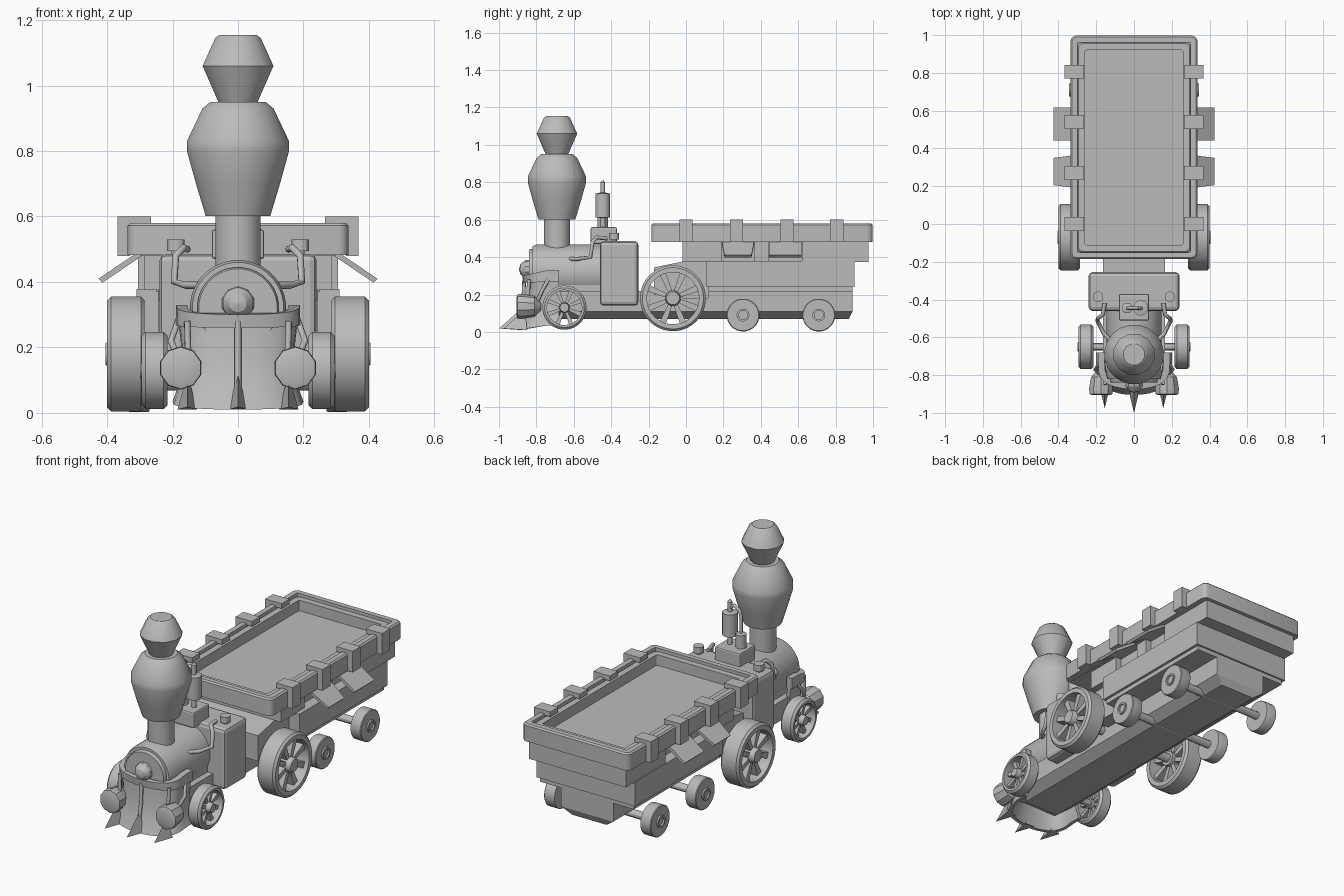
import bpy, bmesh, math
from mathutils import Vector, Matrix

if "Cube" in bpy.data.objects:
    bpy.data.objects.remove(bpy.data.objects["Cube"])

mat = bpy.data.materials.new("plain_grey")
mat.diffuse_color = (0.5, 0.5, 0.5, 1)
mat.use_nodes = True
mat.node_tree.nodes["Principled BSDF"].inputs["Base Color"].default_value = mat.diffuse_color


def finish(name, bm, smooth=True, bevel=0):
    bmesh.ops.remove_doubles(bm, verts=bm.verts, dist=1e-5)
    bmesh.ops.recalc_face_normals(bm, faces=bm.faces)
    me = bpy.data.meshes.new(name)
    bm.to_mesh(me)
    bm.free()
    ob = bpy.data.objects.new(name, me)
    bpy.context.collection.objects.link(ob)
    me.materials.append(mat)
    if bevel:
        m = ob.modifiers.new("bevel", 'BEVEL')
        m.width, m.segments = bevel, 2
    if smooth:
        bpy.ops.object.select_all(action='DESELECT')
        ob.select_set(True)
        bpy.context.view_layer.objects.active = ob
        bpy.ops.object.shade_smooth_by_angle(angle=math.radians(30))
    return ob


def loft(bm, loops, closed=False):
    """Skin equal-length loops; cap the ends or join last to first."""
    rows = [[bm.verts.new(p) for p in loop] for loop in loops]
    n = len(rows[0])
    pairs = list(zip(rows, rows[1:])) + ([(rows[-1], rows[0])] if closed else [])
    for a, b in pairs:
        for i in range(n):
            j = (i + 1) % n
            bm.faces.new((a[i], a[j], b[j], b[i]))
    if not closed:
        bm.faces.new(rows[0])
        bm.faces.new(rows[-1])


def box(name, x0, x1, y0, y1, z0, z1, bevel=0):
    bm = bmesh.new()
    loft(bm, [[(x0, y0, z), (x1, y0, z), (x1, y1, z), (x0, y1, z)] for z in (z0, z1)])
    return finish(name, bm, False, bevel)


def ring_points(axis, c, r, h, n):
    pts = []
    for i in range(n):
        t = 2 * math.pi * (i + 0.5) / n
        u, v = r * math.cos(t), r * math.sin(t)
        p = {'x': (h, u, v), 'y': (u, h, v), 'z': (u, v, h)}[axis]
        pts.append(Vector(c) + Vector(p))
    return pts


def lathe(name, c, profile, axis='z', n=24, closed=False):
    bm = bmesh.new()
    loft(bm, [ring_points(axis, c, r, h, n) for r, h in profile], closed)
    return finish(name, bm)


def pipe(name, pts, r):
    cu = bpy.data.curves.new(name, 'CURVE')
    cu.dimensions = '3D'
    cu.bevel_depth, cu.bevel_resolution, cu.use_fill_caps = r, 2, True
    sp = cu.splines.new('POLY')
    sp.points.add(len(pts) - 1)
    for p, q in zip(sp.points, pts):
        p.co = (*q, 1)
    ob = bpy.data.objects.new(name, cu)
    bpy.context.collection.objects.link(ob)
    cu.materials.append(mat)


def rounded(hx, y0, y1, r, z):
    out = []
    for cx, cy, a in ((hx - r, y1 - r, 0), (r - hx, y1 - r, 90), (r - hx, y0 + r, 180), (hx - r, y0 + r, 270)):
        for k in range(4):
            t = math.radians(a + 30 * k)
            out.append((cx + r * math.cos(t), cy + r * math.sin(t), z))
    return out


# Smokestack
lathe("stack_pipe", (0, -0.69, 0), [(0.07, 0.42), (0.07, 0.61)])
lathe("stack_bulb", (0, -0.69, 0), [(0.1, 0.602), (0.13, 0.7), (0.158, 0.8), (0.158, 0.83), (0.11, 0.93), (0.085, 0.95)], n=20)
lathe("stack_cap", (0, -0.69, 0), [(0.06, 0.945), (0.112, 1.06), (0.072, 1.145), (0.058, 1.155)], n=12)

# Boiler with a round front door and nose
lathe("boiler", (0, 0, 0.32), [(0.12, -0.84), (0.125, -0.83), (0.125, -0.82), (0.14, -0.82), (0.147, -0.8), (0.147, -0.45)], 'y', 32)
lathe("boiler_nose", (0, 0, 0.335), [(0.052, -0.83), (0.048, -0.86), (0.028, -0.885), (0.002, -0.893)], 'y', 10)
box("engine_body", -0.13, 0.13, -0.82, -0.3, 0.09, 0.32)
box("cab_block", -0.24, 0.24, -0.46, -0.255, 0.14, 0.485, 0.02)

# Long chassis with a chamfered keel
bm = bmesh.new()
loft(bm, [rounded(hx, y0, y1, 0.005, z) for hx, y0, y1, z in
          ((0.11, -0.78, 0.87, 0.07), (0.165, -0.72, 0.89, 0.11), (0.165, -0.72, 0.89, 0.22))])
finish("chassis", bm, False)

# Whistle box and its pipework
box("whistle_box", -0.08, 0.08, -0.51, -0.37, 0.47, 0.56, 0.008)
lathe("whistle_tall", (0.035, -0.445, 0), [(0.014, 0.55), (0.014, 0.61), (0.04, 0.612), (0.04, 0.74), (0.012, 0.745), (0.012, 0.8), (0.004, 0.81)], n=16)
lathe("whistle_short", (-0.035, -0.445, 0), [(0.028, 0.55), (0.028, 0.635), (0.01, 0.64)], n=16)
pipe("whistle_link", [(0.035, -0.445, 0.76), (0.01, -0.445, 0.785), (-0.025, -0.445, 0.765), (-0.035, -0.445, 0.73), (-0.035, -0.445, 0.63)], 0.009)

# Front apron: curved band, flared skirt, spikes
def apron(w, yf, z, thick=0.02, sag=0.0):
    outer, inner = [], []
    for i in range(17):
        t = math.pi * (i / 16 - 0.5)
        c = max(math.cos(t), 0.0) ** 0.6
        for lst, d in ((outer, 0), (inner, thick)):
            lst.append(((w - d) * math.sin(t), -0.74 + (yf + 0.74 + d) * c, z - sag * c))
    for lst, s, d in ((outer, 1, 0), (inner, 1, thick)):
        lst.insert(0, (-w + d, -0.68, z))
        lst.append((w - d, -0.68, z))
    return outer + inner[::-1]

bm = bmesh.new()
loft(bm, [apron(0.19, -0.87, 0.27, 0.035, 0.01), apron(0.19, -0.875, 0.33, 0.035, 0.03)])
finish("apron_band", bm)
bm = bmesh.new()
loft(bm, [apron(w, yf, z, sag=s) for w, yf, z, s in
          ((0.2, -0.905, 0.035, 0.025), (0.18, -0.875, 0.09, 0.01), (0.17, -0.855, 0.17, 0), (0.182, -0.85, 0.28, 0))])
finish("apron_skirt", bm)
for x, tip in ((-0.155, -0.975), (0, -1.0), (0.155, -0.975)):
    yb = tip + 0.125
    bm = bmesh.new()
    for p in ((x - 0.03, yb, 0.01), (x + 0.03, yb, 0.01), (x, yb - 0.01, 0.12), (x, tip, 0.018)):
        bm.verts.new(p)
    bmesh.ops.convex_hull(bm, input=bm.verts)
    finish("apron_spike", bm, False)
    pipe("apron_rib", [(x, yb - 0.012, 0.08), (x * 0.98, yb + 0.005, 0.17), (x, yb + 0.01, 0.28)], 0.01)


def wheel(name, x0, x1, y, z, r, s, spokes=8):
    """Spoked wheel between x0 and x1 on side s."""
    e, ri = 0.012, r * 0.79
    lathe(name + "_tyre", (0, y, z), [(ri, s * x0), (r - e, s * x0), (r, s * (x0 + e)), (r, s * (x1 - e)),
                                     (r - e, s * x1), (ri, s * x1)], 'x', 36, True)
    lathe(name + "_hub", (0, y, z), [(r * 0.24, s * (x0 + 0.01)), (r * 0.24, s * (x1 - 0.01)), (r * 0.2, s * (x1 + 0.004))], 'x', 12)
    bm = bmesh.new()
    for k in range(spokes):
        rot = Matrix.Rotation(2 * math.pi * (k + 0.5) / spokes, 3, 'X')
        loft(bm, [[Vector((0, y, z)) + rot @ Vector((s * xx, d * wd, rad)) for xx, d in
                   ((x0 + 0.03, -1), (x1 - 0.025, -1), (x1 - 0.025, 1), (x0 + 0.03, 1))]
                  for rad, wd in ((r * 0.18, r * 0.06), (r * 0.82, r * 0.1))])
    finish(name + "_spokes", bm, False)


# Parts repeated on both sides
for s in (-1, 1):
    wheel("small_wheel", 0.215, 0.295, -0.65, 0.13, 0.118, s)
    wheel("big_wheel", 0.285, 0.40, -0.07, 0.18, 0.176, s)
    for y in (0.305, 0.71):
        lathe("wagon_wheel", (0, y, 0.09), [(0.086, s * 0.27), (0.088, s * 0.275), (0.088, s * 0.332), (0.084, s * 0.336),
                                          (0.034, s * 0.336), (0.034, s * 0.345), (0.024, s * 0.345), (0.024, s * 0.336)], 'x', 24)
    # Lamps low at the front, with stays
    lathe("lamp", (s * 0.175, 0, 0.137), [(0.05, -0.905), (0.064, -0.9), (0.066, -0.87), (0.055, -0.81), (0.02, -0.775)], 'y', 10)
    pipe("lamp_stay", [(s * 0.175, -0.8, 0.15), (s * 0.205, -0.77, 0.22), (s * 0.18, -0.73, 0.29)], 0.01)
    # Side valves and feed pipes
    lathe("side_valve", (s * 0.19, -0.385, 0), [(0.014, 0.47), (0.014, 0.495), (0.028, 0.495), (0.028, 0.53)], n=12)
    pipe("feed_pipe", [(s * 0.155, -0.42, 0.5), (s * 0.165, -0.48, 0.505), (s * 0.19, -0.5, 0.48), (s * 0.195, -0.51, 0.4),
                       (s * 0.16, -0.58, 0.39), (s * 0.12, -0.62, 0.39)], 0.011)
    # Straps folded over the tray rim
    for y in (0.0, 0.27, 0.54, 0.805):
        a, b = sorted((s * 0.265, s * 0.368))
        box("strap_top", a, b, y - 0.036, y + 0.036, 0.572, 0.6)
        a, b = sorted((s * 0.33, s * 0.368))
        box("strap_side", a, b, y - 0.036, y + 0.036, 0.48, 0.575)
    # Tilted hatches
    for yc, top, low in ((0.278, 0.088, 0.072), (0.53, 0.087, 0.087)):
        bm = bmesh.new()
        loft(bm, [[(s * (x + d), yc - w, z + d), (s * (x + d), yc + w, z + d),
                   (s * (x - d), yc + w, z - d), (s * (x - d), yc - w, z - d)]
                  for x, z, w, d in ((0.3, 0.485, top, 0.006), (0.42, 0.404, low, 0.006))])
        finish("hatch", bm, False)

# Axles
for y, z, h, r in ((-0.65, 0.13, 0.29, 0.02), (-0.07, 0.18, 0.39, 0.025), (0.305, 0.09, 0.33, 0.022), (0.71, 0.09, 0.33, 0.022)):
    lathe("axle", (0, y, z), [(r, -h), (r, h)], 'x', 12)

# Wagon body: lower tank, front block, upper box with hatch recesses
box("tank_base", -0.295, 0.295, 0.12, 0.89, 0.215, 0.245)
box("tank", -0.31, 0.31, 0.11, 0.9, 0.24, 0.378)
box("front_block", -0.245, 0.245, -0.02, 0.12, 0.18, 0.48)
bm = bmesh.new()
loft(bm, [[(x, -0.17, 0.345), (x, 0.0, 0.38), (x, 0.0, 0.2), (x, -0.17, 0.2)] for x in (-0.245, 0.245)])
finish("front_step", bm, False)
box("upper_core", -0.25, 0.25, 0.1, 0.7, 0.37, 0.5)
box("upper_front", -0.285, 0.285, -0.02, 0.19, 0.375, 0.5)
box("upper_middle", -0.285, 0.285, 0.365, 0.44, 0.375, 0.5)
box("upper_rear", -0.305, 0.305, 0.62, 0.975, 0.375, 0.5)

# Open tray: floor, inner lip, outer rounded rim
box("tray_floor", -0.3, 0.3, -0.15, 0.96, 0.48, 0.505)
for name, a, b, z0, z1 in (("tray_rim", 0.337, 0.3, 0.482, 0.58), ("tray_lip", 0.303, 0.26, 0.485, 0.565)):
    bm = bmesh.new()
    def edge(h, r, z):
        return rounded(h, 0.152 - h if name == "tray_rim" and h > 0.32 else 0.15 - h, 0.66 + h, r, z)
    loft(bm, [edge(a, 0.03, z0), edge(a, 0.03, z1 - 0.008), edge(a - 0.008, 0.025, z1),
              edge(b, 0.008, z1), edge(b, 0.008, z0)], True)
    finish(name, bm)
